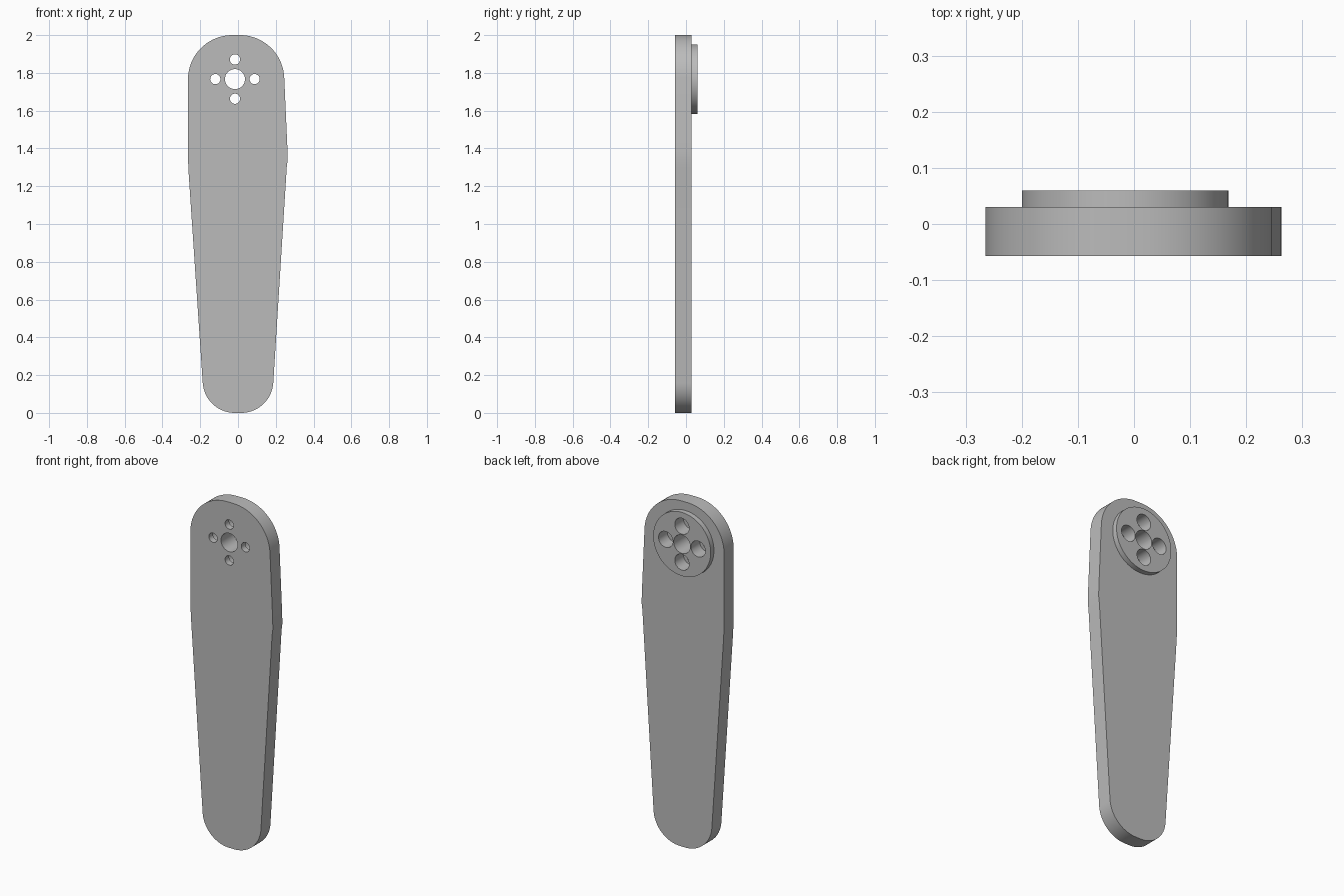
import bpy, bmesh
from math import cos, sin, radians, pi

cube = bpy.data.objects.get("Cube")
if cube:
    bpy.data.objects.remove(cube, do_unlink=True)

grey = bpy.data.materials.new("plain grey")
grey.use_nodes = True
colour = (0.5, 0.5, 0.5, 1)
grey.diffuse_color = colour
grey.node_tree.nodes["Principled BSDF"].inputs["Base Color"].default_value = colour

FRONT, BACK, BOSS_BACK = -0.057, 0.03, 0.06
HUB_X, HUB_Z = -0.016, 1.767


def arc(cx, cz, r, start, end, steps=20):
    """Points on an arc in the xz plane, angles in degrees."""
    angles = [radians(start + (end - start) * i / steps) for i in range(steps + 1)]
    return [(cx + r * cos(a), cz + r * sin(a)) for a in angles]


def circle(cx, cz, r, sides=48):
    return arc(cx, cz, r, 0, 360 - 360 / sides, sides - 1)


def extrude(name, outline, y0, y1):
    """Solid with an xz outline reaching from y0 to y1."""
    bm = bmesh.new()
    face = bm.faces.new([bm.verts.new((x, y0, z)) for x, z in outline])
    new = bmesh.ops.extrude_face_region(bm, geom=[face])["geom"]
    verts = [v for v in new if isinstance(v, bmesh.types.BMVert)]
    bmesh.ops.translate(bm, verts=verts, vec=(0, y1 - y0, 0))
    bmesh.ops.recalc_face_normals(bm, faces=bm.faces)
    mesh = bpy.data.meshes.new(name)
    bm.to_mesh(mesh)
    bm.free()
    mesh.materials.append(grey)
    obj = bpy.data.objects.new(name, mesh)
    bpy.context.collection.objects.link(obj)
    return obj


def combine(target, tool, operation):
    """Apply a boolean and drop the tool object."""
    tool.hide_render = True
    mod = target.modifiers.new(operation, "BOOLEAN")
    mod.operation, mod.object, mod.solver = operation, tool, "EXACT"
    bpy.context.view_layer.objects.active = target
    bpy.ops.object.modifier_apply(modifier=mod.name)
    bpy.data.objects.remove(tool, do_unlink=True)


# Tapered plate: round foot, bulging right flank, round head, straight left flank
outline = (arc(0.017, 0.17, 0.17, -90, -4)
           + [(0.258, 1.3), (0.263, 1.34), (0.262, 1.39)]
           + arc(0.01, 1.765, 0.235, 2, 90)
           + arc(-0.03, 1.765, 0.235, 90, 180)
           + [(-0.265, 1.36), (-0.262, 1.28)]
           + arc(-0.017, 0.17, 0.17, 184, 270))
plate = extrude("mounting_arm", outline, FRONT, BACK)

# Round boss on the back of the head
combine(plate, extrude("boss", circle(HUB_X, HUB_Z, 0.184, 72), 0, BOSS_BACK), "UNION")

# Central bore
combine(plate, extrude("bore", circle(HUB_X, HUB_Z, 0.053), -0.1, 0.1), "DIFFERENCE")

# Four screw holes, counterbored from the back
for i in range(4):
    x = HUB_X + 0.104 * cos(i * pi / 2)
    z = HUB_Z + 0.104 * sin(i * pi / 2)
    combine(plate, extrude("hole", circle(x, z, 0.027, 32), -0.1, 0.1), "DIFFERENCE")
    combine(plate, extrude("recess", circle(x, z, 0.046, 32), -0.02, 0.1), "DIFFERENCE")

bpy.ops.object.select_all(action="DESELECT")
plate.select_set(True)
bpy.context.view_layer.objects.active = plate
bpy.ops.object.shade_smooth_by_angle(angle=radians(30))
